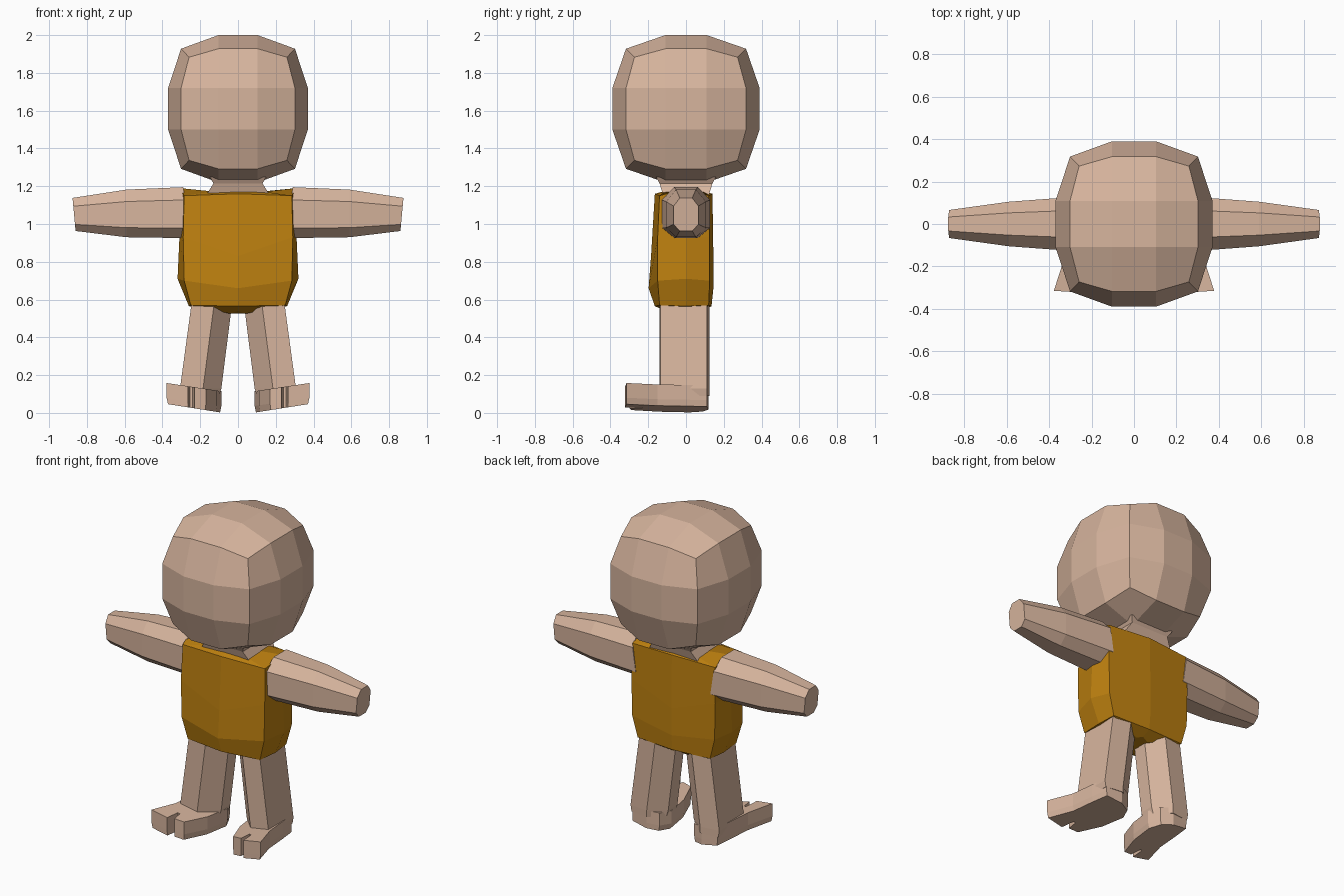
import bpy, bmesh

if "Cube" in bpy.data.objects:
    bpy.data.objects.remove(bpy.data.objects["Cube"])


def material(name, rgb):
    m = bpy.data.materials.new(name)
    m.diffuse_color = (*rgb, 1)
    m.use_nodes = True
    m.node_tree.nodes["Principled BSDF"].inputs["Base Color"].default_value = m.diffuse_color
    return m


SKIN = material("skin", (0.68, 0.46, 0.34))
CLOTH = material("cloth", (0.52, 0.22, 0.005))


def finish(name, bm, mat, mirror=False):
    bmesh.ops.recalc_face_normals(bm, faces=bm.faces)
    me = bpy.data.meshes.new(name)
    bm.to_mesh(me)
    bm.free()
    me.materials.append(mat)
    ob = bpy.data.objects.new(name, me)
    bpy.context.collection.objects.link(ob)
    if mirror:
        ob.modifiers.new("mirror", 'MIRROR')
    return ob


def loft(name, rings, mat, mirror=False):
    """Skin a list of equal-length point rings and cap both ends."""
    bm = bmesh.new()
    vs = [[bm.verts.new(p) for p in r] for r in rings]
    n = len(rings[0])
    for a, b in zip(vs, vs[1:]):
        for i in range(n):
            j = (i + 1) % n
            bm.faces.new((a[i], a[j], b[j], b[i]))
    bm.faces.new(vs[0])
    bm.faces.new(vs[-1])
    return finish(name, bm, mat, mirror)


# Head: 3x3x3 cube rounded into a ball
bm = bmesh.new()
bmesh.ops.create_cube(bm, size=2)
bmesh.ops.subdivide_edges(bm, edges=bm.edges[:], cuts=2, use_grid_fill=True)
for v in bm.verts:
    outer = [abs(c) > 0.9 for c in v.co]
    reach = {1: 1.0, 2: 0.815, 3: 0.70}[sum(outer)]
    c = [(reach if o else 0.28) * (1 if k > 0 else -1) for k, o in zip(v.co, outer)]
    v.co = (c[0] * 0.37, c[1] * 0.39, 1.61 + c[2] * 0.39)
finish("head", bm, SKIN)

# Neck
loft("neck", [[(x * sx, y * sy, z) for sx, sy in ((-1, -1), (1, -1), (1, 1), (-1, 1))]
              for x, y, z in ((0.17, 0.12, 1.15), (0.13, 0.14, 1.215), (0.15, 0.16, 1.25))], SKIN)


# Shirt: 8-sided rings
def shirt_ring(xc, xs, yfc, yf, ybc, yb, zmid, zc, zs):
    return [(0, yf, zmid), (xc, yfc, zc), (xs, 0, zs), (xc, ybc, zc),
            (0, yb, zmid), (-xc, ybc, zc), (-xs, 0, zs), (-xc, yfc, zc)]


loft("shirt", [
    shirt_ring(0.04, 0.04, -0.07, -0.08, 0.07, 0.08, 0.54, 0.525, 0.525),
    shirt_ring(0.25, 0.26, -0.14, -0.165, 0.12, 0.135, 0.565, 0.57, 0.565),
    shirt_ring(0.285, 0.32, -0.15, -0.198, 0.125, 0.145, 0.66, 0.70, 0.71),
    shirt_ring(0.29, 0.31, -0.15, -0.185, 0.125, 0.145, 0.83, 0.93, 0.93),
    shirt_ring(0.285, 0.31, -0.14, -0.165, 0.12, 0.14, 1.16, 1.15, 1.19),
    shirt_ring(0.13, 0.15, -0.11, -0.12, 0.09, 0.10, 1.172, 1.172, 1.172),
], CLOTH)


# Arms: octagonal, tapering outwards
def arm_ring(x, w, z0, z1, lean):
    zm, h = (z0 + z1) / 2, (z1 - z0) / 2
    k = ((-0.5, 1), (0.5, 1), (1, 0.5), (1, -0.6), (0.5, -1), (-0.5, -1), (-1, -0.6), (-1, 0.5))
    return [(x + lean * b, w * a, zm + h * b) for a, b in k]


loft("arm", [arm_ring(0.27, 0.128, 0.925, 1.195, 0.02),
             arm_ring(0.59, 0.105, 0.93, 1.182, 0),
             arm_ring(0.868, 0.066, 0.963, 1.138, 0.008)], SKIN, True)


# Legs: six-sided, splayed
def leg_ring(inn, mid, out, z):
    return [(out, -0.135, z), (mid, -0.14, z), (inn, -0.04, z),
            (inn, 0.05, z), (mid, 0.125, z), (out, 0.11, z)]


loft("leg", [leg_ring(0.025, 0.12, 0.24, 0.62), leg_ring(0.035, 0.13, 0.25, 0.55),
             leg_ring(0.088, 0.185, 0.307, 0.13), leg_ring(0.10, 0.185, 0.30, 0.09)], SKIN, True)

# Feet: two-toed outline, extruded and tilted up to the outside
outline = [(0.12, 0.09), (0.19, 0.12), (0.295, 0.11), (0.31, 0), (0.325, -0.15),
           (0.378, -0.315), (0.265, -0.322), (0.255, -0.23), (0.24, -0.23),
           (0.23, -0.30), (0.17, -0.29), (0.112, -0.14), (0.088, 0.02)]


def foot_ring(z, s):
    return [(0.23 + (x - 0.23) * s, y, z + 0.15 * (x - 0.11)) for x, y in outline]


loft("foot", [foot_ring(0.006, 0.95), foot_ring(0.04, 1), foot_ring(0.118, 1)], SKIN, True)
